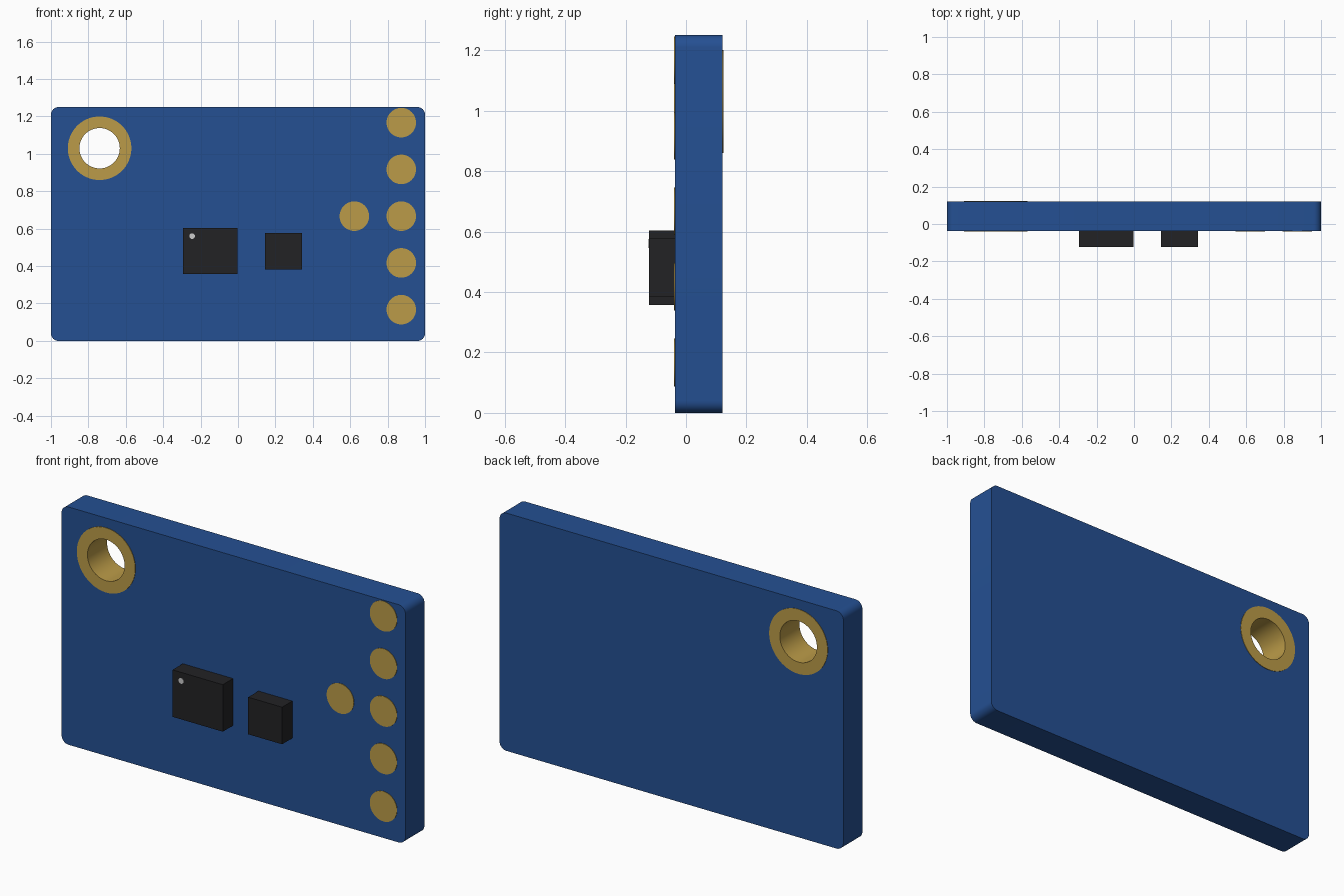
import bpy, bmesh
from math import cos, sin, pi, radians
from mathutils import Vector, Matrix

if "Cube" in bpy.data.objects:
    bpy.data.objects.remove(bpy.data.objects["Cube"])

FRONT, BACK = -0.037, 0.121       # board faces
HOLE = (-0.74, 1.03)              # mounting hole centre (x, z)


def material(name, rgb):
    m = bpy.data.materials.new(name)
    m.diffuse_color = (*rgb, 1)
    m.use_nodes = True
    m.node_tree.nodes["Principled BSDF"].inputs["Base Color"].default_value = m.diffuse_color
    return m


BLUE = material("solder_mask_blue", (0.018, 0.08, 0.29))
GOLD = material("gold_plating", (0.50, 0.33, 0.065))
BLACK = material("chip_black", (0.016, 0.016, 0.018))
LIGHT = material("marker_light", (0.65, 0.65, 0.65))


def finish(bm, name, mat, smooth=True):
    bmesh.ops.recalc_face_normals(bm, faces=bm.faces)
    me = bpy.data.meshes.new(name)
    bm.to_mesh(me)
    bm.free()
    me.materials.append(mat)
    ob = bpy.data.objects.new(name, me)
    bpy.context.collection.objects.link(ob)
    if smooth:
        bpy.ops.object.select_all(action='DESELECT')
        ob.select_set(True)
        bpy.context.view_layer.objects.active = ob
        bpy.ops.object.shade_smooth_by_angle(angle=radians(30))
    return ob


def box(name, x0, x1, y0, y1, z0, z1, mat):
    bm = bmesh.new()
    size = Matrix.Diagonal((x1 - x0, y1 - y0, z1 - z0, 1))
    centre = Matrix.Translation(((x0 + x1) / 2, (y0 + y1) / 2, (z0 + z1) / 2))
    bmesh.ops.create_cube(bm, size=1, matrix=centre @ size)
    return finish(bm, name, mat, False)


def disc(name, x, z, r, y0, y1, mat, sides=48):
    bm = bmesh.new()
    place = Matrix.Translation((x, (y0 + y1) / 2, z)) @ Matrix.Rotation(pi / 2, 4, 'X')
    bmesh.ops.create_cone(bm, cap_ends=True, segments=sides, radius1=r, radius2=r,
                          depth=y1 - y0, matrix=place)
    return finish(bm, name, mat)


def arc(cx, cz, r, a0, a1, n):
    return [(cx + r * cos(a0 + (a1 - a0) * i / n), cz + r * sin(a0 + (a1 - a0) * i / n))
            for i in range(n + 1)]


# Board: rounded rectangle with a round hole, filled and extruded
R = 0.04
outline = []
for k, (cx, cz) in enumerate([(1 - R, 1.25 - R), (R - 1, 1.25 - R), (R - 1, R), (1 - R, R)]):
    outline += arc(cx, cz, R, k * pi / 2, (k + 1) * pi / 2, 8)
bm = bmesh.new()
for loop in (outline, arc(*HOLE, 0.11, 0, 2 * pi, 64)[:-1]):
    vs = [bm.verts.new((x, FRONT, z)) for x, z in loop]
    for a, b in zip(vs, vs[1:] + vs[:1]):
        bm.edges.new((a, b))
bmesh.ops.triangle_fill(bm, edges=bm.edges[:], use_beauty=True)
ext = bmesh.ops.extrude_face_region(bm, geom=bm.faces[:])
bmesh.ops.translate(bm, vec=(0, BACK - FRONT, 0),
                    verts=[v for v in ext["geom"] if isinstance(v, bmesh.types.BMVert)])
finish(bm, "circuit_board", BLUE)

# Plated mounting hole: barrel with a flat ring on each face, lathed
profile = [(0.108, FRONT - 0.0025), (0.17, FRONT - 0.0025), (0.17, FRONT), (0.11, FRONT),
           (0.11, BACK), (0.17, BACK), (0.17, BACK + 0.0025), (0.108, BACK + 0.0025)]
bm = bmesh.new()
N = 64
rings = [[bm.verts.new((HOLE[0] + r * cos(2 * pi * i / N), y, HOLE[1] + r * sin(2 * pi * i / N)))
          for r, y in profile] for i in range(N)]
for i in range(N):
    a, b = rings[i], rings[(i + 1) % N]
    for j in range(len(profile)):
        k = (j + 1) % len(profile)
        bm.faces.new((a[j], a[k], b[k], b[j]))
finish(bm, "mounting_hole_plating", GOLD)

# Contact pads: a column of five and one beside it
pads = [(0.873, 0.167 + 0.25 * i) for i in range(5)] + [(0.622, 0.667)]
for i, (x, z) in enumerate(pads):
    disc(f"contact_pad_{i + 1}", x, z, 0.079, FRONT - 0.0025, FRONT + 0.001, GOLD)

# Chips and the pin-one marker
box("large_chip", -0.295, -0.003, -0.122, FRONT, 0.357, 0.604, BLACK)
box("small_chip", 0.145, 0.342, -0.122, FRONT, 0.383, 0.578, BLACK)
disc("chip_marker_dot", -0.245, 0.56, 0.015, -0.1235, -0.121, LIGHT, 24)
